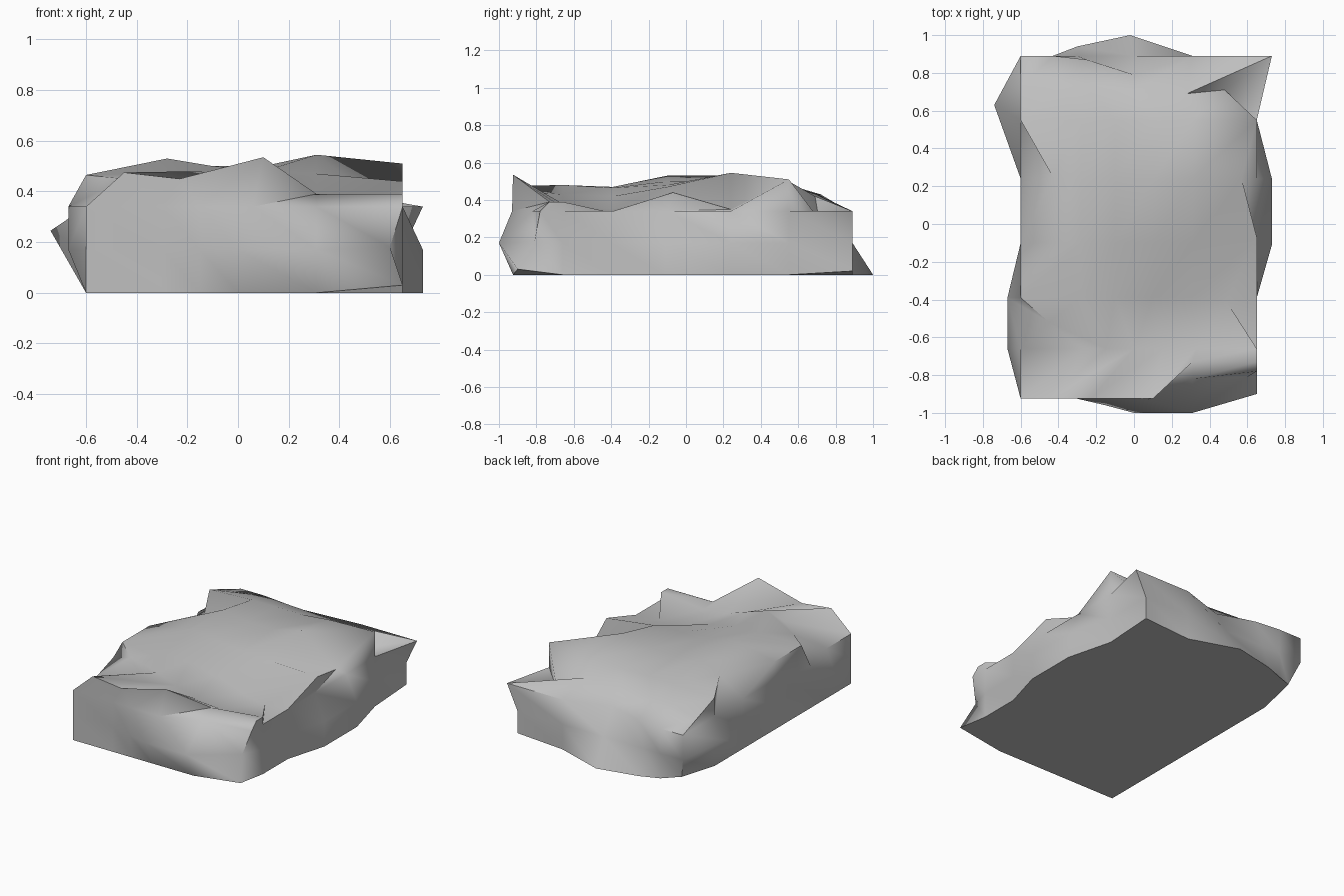
import bpy
import bmesh
import math


cube = bpy.data.objects.get("Cube")
if cube:
    bpy.data.objects.remove(cube, do_unlink=True)


def make_material(name, value):
    mat = bpy.data.materials.new(name)
    mat.use_nodes = True
    colour = (value, value, value, 1)
    mat.diffuse_color = colour
    mat.node_tree.nodes["Principled BSDF"].inputs["Base Color"].default_value = colour
    return mat


# Plain outline of the block, counter-clockwise from the front left corner
columns = [-.6, -.3, -.15, 0, .31, .65]
back_columns = [.65, .31, 0, -.3, -.43, -.6]
rows = [-.66, -.39, -.1, .24, .55]
outline = ([(x, -.925) for x in columns] + [(.65, y) for y in rows]
           + [(x, .89) for x in back_columns]
           + [(-.6, y) for y in reversed(rows)])


def wall_ring(height, changes):
    """Outline at one height, with some points chipped away or bulging."""
    ring = [(x, y, height) for x, y in outline]
    for index, place in changes.items():
        ring[index] = place
    return ring


base = wall_ring(0, {5: (.65, -.9, .03), 8: (.73, -.11, 0), 9: (.73, .24, 0),
                     11: (.65, .89, .02), 13: (-.02, 1, 0), 14: (-.3, .94, 0),
                     16: (-.55, .83, .02)})
waist = wall_ring(.17, {2: (-.15, -.96, .17), 3: (0, -1, .17), 4: (.31, -1, .17),
                        5: (.6, -.81, .18), 8: (.73, -.11, .17), 9: (.73, .24, .17),
                        17: (-.74, .63, .245), 21: (-.67, -.66, .17)})
shoulder = wall_ring(.34, {3: (.06, -.93, .34), 4: (.31, -.82, .34),
                           5: (.65, -.78, .34), 11: (.73, .89, .34),
                           13: (0, .79, .34), 14: (-.25, .87, .34),
                           20: (-.67, -.39, .34)})

# Broken upper rim, its corners pushed inwards
front_rim = [(-.28, -.66, .44), (-.45, -.925, .475), (-.23, -.925, .45),
             (.1, -.925, .535), (.31, -.73, .39), (.65, -.73, .39)]
right_rim = [(.65, -.66, .39), (.49, -.41, .335), (.65, -.07, .44),
             (.57, .24, .35), (.65, .55, .51)]
back_rim = [(.48, .71, .3), (.28, .69, .42), (0, .7, .43),
            (-.25, .72, .43), (-.4, .72, .42), (-.6, .73, .39)]
left_rim = [(-.6, .55, .465), (-.43, .25, .46), (-.6, -.1, .465),
            (-.6, -.39, .465), (-.45, -.52, .45)]
rim = front_rim + right_rim + back_rim + left_rim

bm = bmesh.new()
rings = [[bm.verts.new(p) for p in ring] for ring in (base, waist, shoulder, rim)]
count = len(outline)

# Side walls: the broken edge is split the other way from the walls below
for lower, upper in zip(rings, rings[1:]):
    for i in range(count):
        j = (i + 1) % count
        a, b, c, d = lower[i], lower[j], upper[j], upper[i]
        if upper is rings[-1]:
            halves = (a, b, c), (a, c, d)
        else:
            halves = (a, b, d), (b, c, d)
        for half in halves:
            bm.faces.new(half)

# Underside
bm.faces.new(list(reversed(rings[0])))

# Undulating top, one row of (columns, heights) per line from front to back
front_columns = (-.15, 0, .15, .33)
top_columns = (-.28, -.1, .1, .31)
surface = [(front_columns, (.48, .43, .38, .36)),
           (top_columns, (.47, .465, .42, .35)),
           (top_columns, (.53, .5, .48, .47)),
           (top_columns, (.53, .5, .5, .545)),
           (top_columns, (.48, .48, .48, .5))]
top = rings[-1]
n_front = len(front_rim)
back_start = n_front + len(rows)
grid = [top[:n_front]]
for r, (y, (xs, zs)) in enumerate(zip(rows, surface)):
    inner = [bm.verts.new((x, y, z)) for x, z in zip(xs, zs)]
    grid.append([top[-1 - r]] + inner + [top[n_front + r]])
grid.append(list(reversed(top[back_start:back_start + n_front])))

for near, far in zip(grid, grid[1:]):
    for i in range(n_front - 1):
        bm.faces.new((near[i], near[i + 1], far[i + 1], far[i]))

bmesh.ops.recalc_face_normals(bm, faces=bm.faces)
mesh = bpy.data.meshes.new("rock_slab")
bm.to_mesh(mesh)
bm.free()
mesh.materials.append(make_material("stone grey", .53))

slab = bpy.data.objects.new("rock_slab", mesh)
bpy.context.collection.objects.link(slab)
bpy.ops.object.select_all(action="DESELECT")
slab.select_set(True)
bpy.context.view_layer.objects.active = slab
bpy.ops.object.shade_smooth_by_angle(angle=math.radians(65))

# Keep the underside flat
for polygon in mesh.polygons:
    if polygon.normal.z < -.9:
        polygon.use_smooth = False
